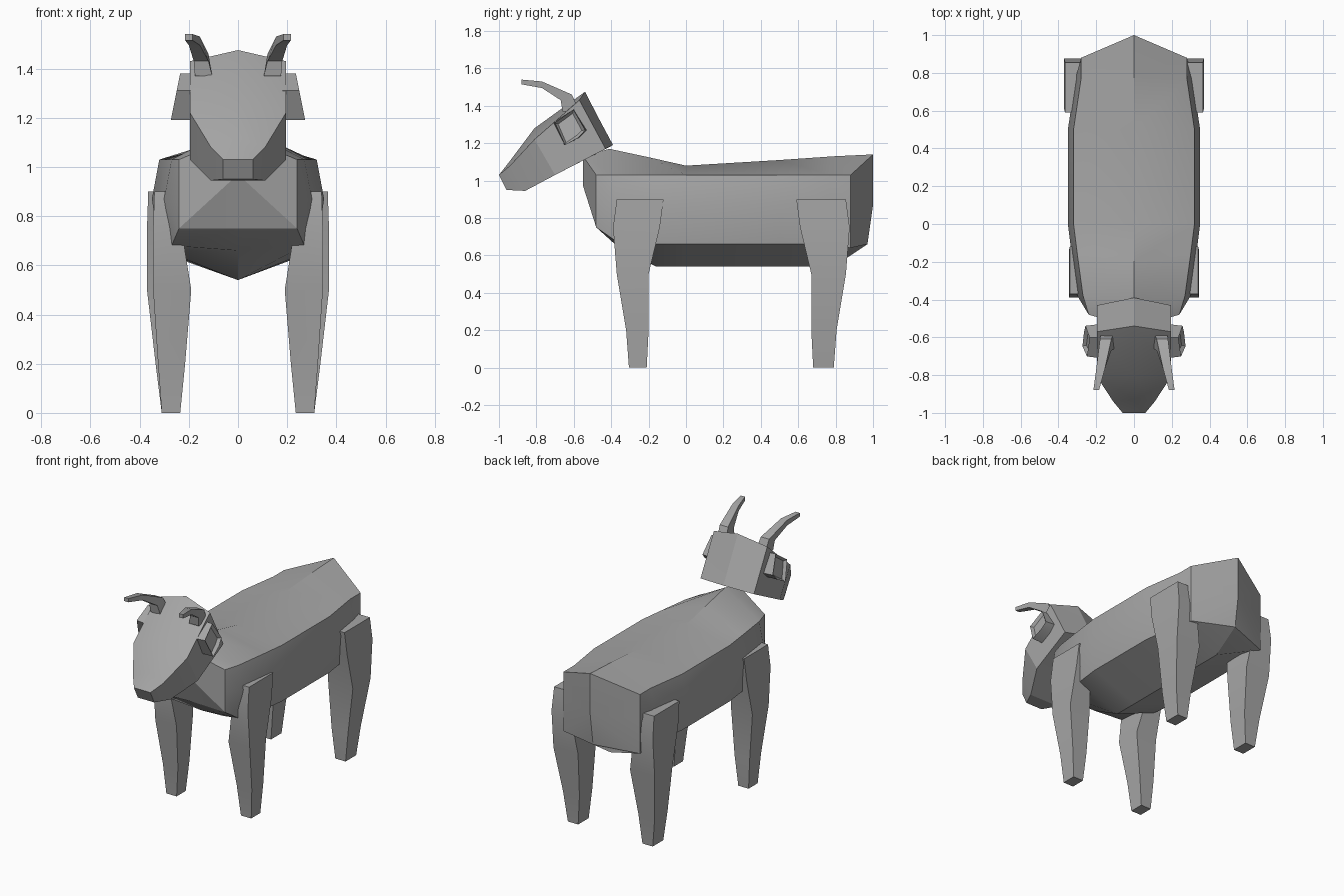
import bpy
import bmesh
import math

default_cube = bpy.data.objects.get("Cube")
if default_cube:
    bpy.data.objects.remove(default_cube, do_unlink=True)

grey = bpy.data.materials.new("plain_grey")
grey.use_nodes = True
colour = (0.38, 0.38, 0.38, 1)
grey.diffuse_color = colour
grey.node_tree.nodes["Principled BSDF"].inputs["Base Color"].default_value = colour


def mirrored_ring(half):
    """Close a half outline (top centre to bottom centre) across x = 0."""
    return half + [(-x, y, z) for x, y, z in reversed(half[1:-1])]


def loft(name, rings, start=None, end=None, inset=None):
    """Skin rings of points; each end is a flat cap or a fan to a given point."""
    bm = bmesh.new()
    loops = [[bm.verts.new(point) for point in ring] for ring in rings]
    count = len(loops[0])
    for near, far in zip(loops, loops[1:]):
        for i in range(count):
            j = (i + 1) % count
            bm.faces.new((near[i], near[j], far[j], far[i]))
    caps = []
    for loop, tip in ((loops[0], start), (loops[-1], end)):
        if tip is None:
            caps.append(bm.faces.new(loop))
        else:
            centre = bm.verts.new(tip)
            for i in range(count):
                bm.faces.new((loop[i], loop[(i + 1) % count], centre))
    bmesh.ops.recalc_face_normals(bm, faces=bm.faces)
    if inset:
        bmesh.ops.inset_individual(bm, faces=[caps[-1]], thickness=inset, depth=-inset)
    mesh = bpy.data.meshes.new(name)
    bm.to_mesh(mesh)
    bm.free()
    mesh.materials.append(grey)
    obj = bpy.data.objects.new(name, mesh)
    bpy.context.collection.objects.link(obj)
    bpy.ops.object.select_all(action="DESELECT")
    bpy.context.view_layer.objects.active = obj
    obj.select_set(True)
    bpy.ops.object.shade_smooth_by_angle(angle=math.radians(25))
    return obj


# Body: ridged back, flat flanks and a keeled belly
def body_ring(ridge_y, ridge_z, side_y, width, low_z, belly_y, belly_z, bulge=0.03):
    return mirrored_ring([
        (0, ridge_y, ridge_z),
        (width - bulge, side_y, 1.03),
        (width, side_y, 0.87),
        (width - bulge, side_y, low_z),
        (0, belly_y, belly_z),
    ])


body_rings = [
    body_ring(-0.55, 1.13, -0.48, 0.24, 0.75, -0.47, 0.75, bulge=0),
    body_ring(-0.41, 1.17, -0.38, 0.30, 0.68, -0.38, 0.66),
    body_ring(-0.2, 1.125, -0.16, 0.33, 0.66, -0.16, 0.54),
    body_ring(0, 1.08, 0, 0.35, 0.66, 0, 0.54),
    body_ring(0.5, 1.11, 0.5, 0.35, 0.66, 0.5, 0.54),
    body_ring(0.79, 1.13, 0.77, 0.31, 0.66, 0.79, 0.54),
    body_ring(1, 1.14, 0.88, 0.28, 0.64, 0.97, 0.66, bulge=0),
]
loft("body", body_rings, start=(0, -0.55, 0.97), end=(0, 1, 0.87))

# Head: wedge tilted down to a narrow muzzle
head_halves = [
    [(0, -0.54, 1.475), (0.195, -0.57, 1.43), (0.195, -0.43, 1.17), (0, -0.39, 1.19)],
    [(0, -0.81, 1.28), (0.195, -0.81, 1.22), (0.195, -0.7, 1.03), (0, -0.7, 1.03)],
    [(0, -0.93, 1.12), (0.11, -0.94, 1.08), (0.11, -0.86, 0.945), (0, -0.86, 0.945)],
    [(0, -1, 1.03), (0.06, -1, 1.03), (0.06, -0.96, 0.95), (0, -0.96, 0.95)],
]
loft("head", [mirrored_ring(half) for half in head_halves], start=(0, -0.465, 1.33))


# Leg sections: height, front edge, back edge, inner side, outer side
leg_sections = [
    (0.9, -0.37, -0.12, 0.27, 0.34),
    (0.75, -0.39, -0.14, 0.23, 0.345),
    (0.5, -0.37, -0.2, 0.19, 0.345),
    (0.2, -0.32, -0.2, 0.215, 0.325),
    (0, -0.305, -0.21, 0.235, 0.31),
]


def leg(name, side, rear):
    rings = []
    for z, front, back, inner, outer in leg_sections:
        if rear:
            front, back = 0.485 - front, 0.47 - back
            outer += 0.025 * min(1, z * 2)
        rings.append([(side * inner, front, z), (side * outer, front, z),
                      (side * outer, back, z), (side * inner, back, z)])
    loft(name, rings)


# Horn sections: upper edge y, z, lower edge y, z, inner side, outer side
horn_sections = [
    (-0.57, 1.37, -0.66, 1.37, 0.105, 0.175),
    (-0.61, 1.46, -0.67, 1.43, 0.12, 0.18),
    (-0.77, 1.53, -0.77, 1.495, 0.155, 0.2),
    (-0.88, 1.54, -0.88, 1.515, 0.185, 0.215),
]


def horn(name, side):
    rings = []
    for upper_y, upper_z, lower_y, lower_z, inner, outer in horn_sections:
        rings.append([(side * inner, upper_y, upper_z), (side * outer, upper_y, upper_z),
                      (side * outer, lower_y, lower_z), (side * inner, lower_y, lower_z)])
    loft(name, rings)


# Ear outline seen from the side; the lower part flares further out
ear_outline = [(-0.71, 1.31), (-0.6, 1.38), (-0.53, 1.27), (-0.57, 1.23), (-0.65, 1.19)]


def ear(name, side):
    root = [(side * 0.18, y, z) for y, z in ear_outline]
    rim = [(side * (0.235 + 0.2 * (1.38 - z)), -0.62 + 0.9 * (y + 0.62), z)
           for y, z in ear_outline]
    loft(name, [root, rim], inset=0.018)


for label, side in (("left", 1), ("right", -1)):
    leg("front_leg_" + label, side, rear=False)
    leg("rear_leg_" + label, side, rear=True)
    horn("horn_" + label, side)
    ear("ear_" + label, side)
